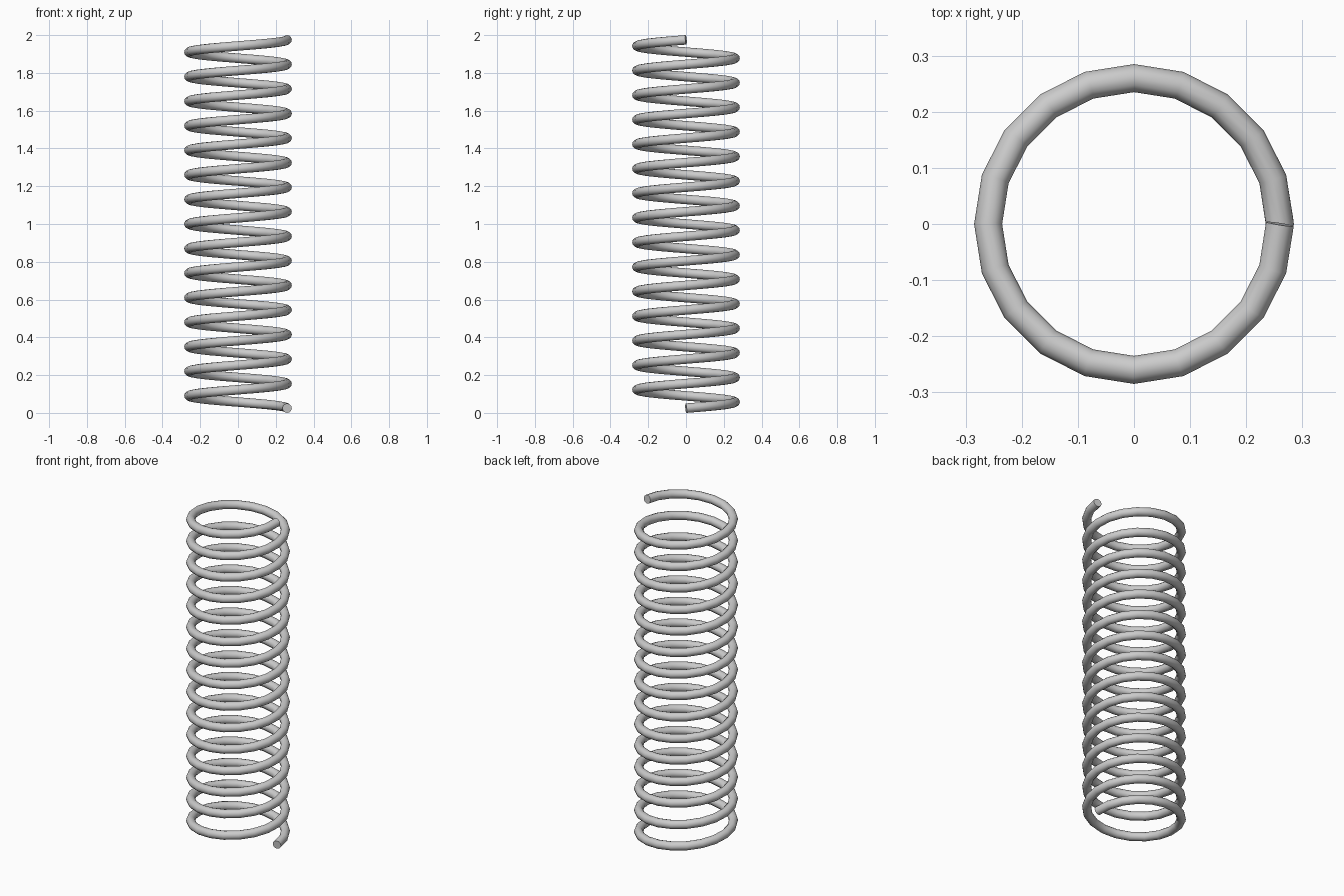
import bpy
from math import cos, sin, tau, radians

if "Cube" in bpy.data.objects:
    bpy.data.objects.remove(bpy.data.objects["Cube"])

COIL_R, WIRE_R = 0.26, 0.025
TURNS, STEPS = 15, 20
HEIGHT = 2.0

# Helical path, 20 straight segments per turn, rising counter-clockwise
curve = bpy.data.curves.new("coil_spring", "CURVE")
curve.dimensions = "3D"
curve.twist_mode = "Z_UP"
curve.bevel_depth = WIRE_R
curve.bevel_resolution = 4
curve.use_fill_caps = True

n = TURNS * STEPS
path = curve.splines.new("POLY")
path.points.add(n)
for i, p in enumerate(path.points):
    a = tau * i / STEPS
    z = WIRE_R + (HEIGHT - 2 * WIRE_R) * i / n
    p.co = (COIL_R * cos(a), COIL_R * sin(a), z, 1)

spring = bpy.data.objects.new("coil_spring", curve)
bpy.context.collection.objects.link(spring)

# Turn the wire into a mesh: smooth along the coil, crisp at the cut ends
bpy.context.view_layer.objects.active = spring
spring.select_set(True)
bpy.ops.object.convert(target="MESH")
bpy.ops.object.shade_smooth_by_angle(angle=radians(40))
